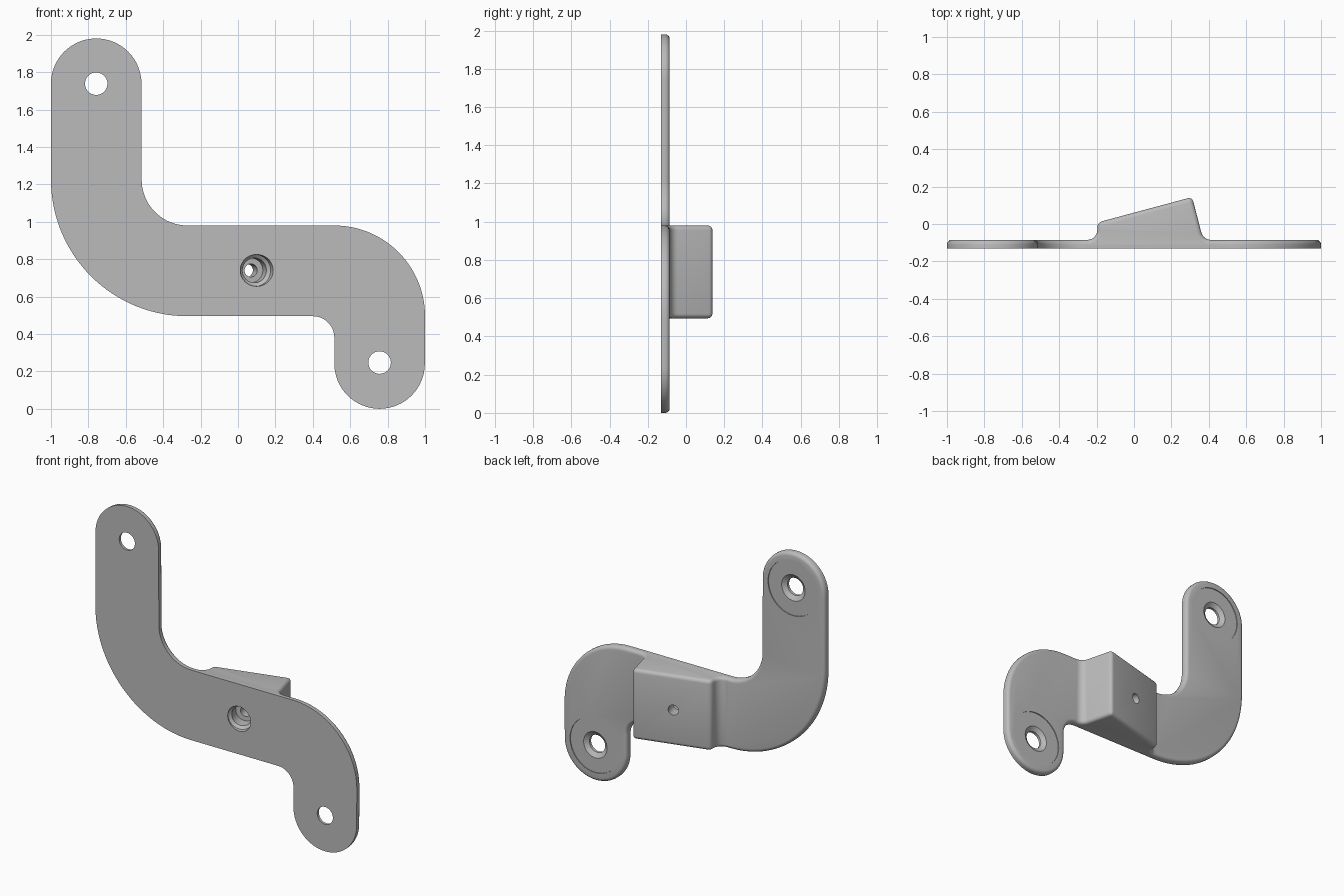
import bpy, bmesh, math
from mathutils import Vector, Matrix

cube = bpy.data.objects.get("Cube")
if cube:
    bpy.data.objects.remove(cube, do_unlink=True)

grey = bpy.data.materials.new("matte grey")
grey.use_nodes = True
colour = (0.5, 0.5, 0.5, 1)
grey.diffuse_color = colour
grey.node_tree.nodes["Principled BSDF"].inputs["Base Color"].default_value = colour

FRONT, BACK = -0.13, -0.085
LOW, HIGH = 0.495, 0.98
ROUND = 0.024


def arc(cx, cy, r, start, end, n):
    angles = [math.radians(start + (end - start) * i / n) for i in range(n + 1)]
    return [(cx + r * math.cos(a), cy + r * math.sin(a)) for a in angles]


def make_object(name, bm):
    bmesh.ops.recalc_face_normals(bm, faces=bm.faces)
    mesh = bpy.data.meshes.new(name)
    bm.to_mesh(mesh)
    bm.free()
    obj = bpy.data.objects.new(name, mesh)
    bpy.context.collection.objects.link(obj)
    mesh.materials.append(grey)
    return obj


def prism(name, points, offset, rounded):
    """Extrude a closed outline and round the edges picked by a rule."""
    bm = bmesh.new()
    face = bm.faces.new([bm.verts.new(p) for p in points])
    new = bmesh.ops.extrude_face_region(bm, geom=[face])["geom"]
    bmesh.ops.translate(bm, vec=offset, verts=[g for g in new if isinstance(g, bmesh.types.BMVert)])
    bmesh.ops.recalc_face_normals(bm, faces=bm.faces)
    edges = [e for e in bm.edges if rounded(e)]
    bmesh.ops.bevel(bm, geom=edges, offset=ROUND, segments=4, profile=0.5, affect='EDGES')
    return make_object(name, bm)


def lathe_cutter(name, profile, origin, axis):
    """Revolve (radius, distance) pairs about an axis as a boolean cutter."""
    bm = bmesh.new()
    n = 48
    rings = [[bm.verts.new((r * math.cos(math.tau * i / n), r * math.sin(math.tau * i / n), d))
              for i in range(n)] for r, d in profile]
    for a, b in zip(rings, rings[1:]):
        for i in range(n):
            j = (i + 1) % n
            bm.faces.new((a[i], a[j], b[j], b[i]))
    bm.faces.new(rings[0])
    bm.faces.new(rings[-1])
    turn = Vector((0, 0, 1)).rotation_difference(axis).to_matrix().to_4x4()
    bm.transform(Matrix.Translation(origin) @ turn)
    obj = make_object(name, bm)
    obj.hide_render = True
    return obj


def combine(target, tool, operation):
    mod = target.modifiers.new(tool.name, 'BOOLEAN')
    mod.operation, mod.solver, mod.object = operation, 'EXACT', tool
    bpy.context.view_layer.objects.active = target
    bpy.ops.object.modifier_apply(modifier=mod.name)
    bpy.data.objects.remove(tool, do_unlink=True)


# S-shaped plate, rounded along its back rim
outline = (arc(-0.758, 1.738, 0.242, 0, 180, 32)
           + arc(-0.27, 1.225, 0.73, 180, 270, 32)
           + arc(0.4, 0.38, 0.115, 90, 0, 12)
           + arc(0.757, 0.242, 0.242, 180, 360, 32)
           + arc(0.515, 0.495, 0.485, 0, 90, 32)
           + arc(-0.27, 1.225, 0.245, 270, 180, 20))
bracket = prism("bracket_plate", [(x, FRONT, z) for x, z in outline], (0, BACK - FRONT, 0),
                lambda e: all(v.co.y > BACK - 0.001 for v in e.verts))

# Slanted block with concave fillets where it meets the plate
side = ([(-0.25, -0.115)] + arc(-0.25, -0.031, 0.054, -90, 0, 8)
        + [(-0.196, 0.008), (0.311, 0.144)]
        + arc(0.412, -0.031, 0.054, 195, 270, 8) + [(0.412, -0.115)])


def block_edge(e):
    a, b = (v.co for v in e.verts)
    if abs(a.z - b.z) > 0.1:
        return a.y > 0
    return max(a.y, b.y) > BACK + 0.0005


block = prism("slanted_block", [(x, y, LOW) for x, y in side], (0, 0, HIGH - LOW), block_edge)
combine(bracket, block, 'UNION')

# Countersunk mounting holes, each in a shallow round recess on the back
for name, x, z in (("upper", -0.758, 1.738), ("lower", 0.757, 0.247)):
    profile = [(0.06, -0.1), (0.06, 0.018), (0.09, 0.039), (0.19, 0.039), (0.19, 0.1)]
    combine(bracket, lathe_cutter(name + "_hole_cutter", profile, (x, FRONT, z), Vector((0, 1, 0))),
            'DIFFERENCE')

# Stepped screw hole square to the slanted face
slope = math.radians(15)
axis = Vector((-math.sin(slope), math.cos(slope), 0))
profile = [(0.085, -0.1), (0.085, 0.03), (0.066, 0.045), (0.066, 0.12), (0.035, 0.12), (0.035, 0.4)]
combine(bracket, lathe_cutter("screw_hole_cutter", profile, (0.1, FRONT, 0.74), axis), 'DIFFERENCE')

bpy.ops.object.select_all(action='DESELECT')
bracket.select_set(True)
bpy.context.view_layer.objects.active = bracket
bpy.ops.object.shade_smooth_by_angle(angle=math.radians(30))
